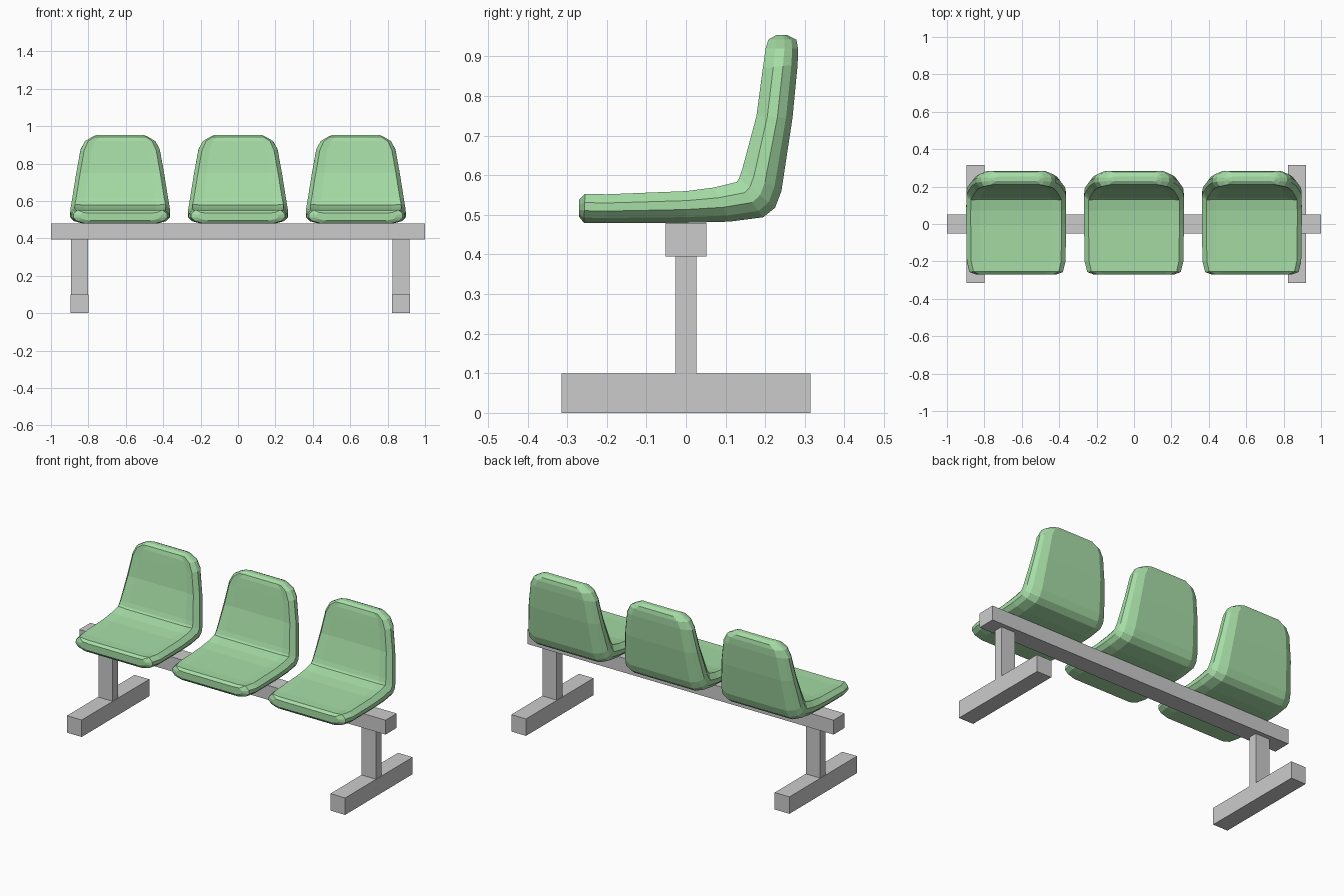
import bpy, bmesh
from mathutils import Vector

if "Cube" in bpy.data.objects:
    bpy.data.objects.remove(bpy.data.objects["Cube"])

green = bpy.data.materials.new("green_plastic")
green.diffuse_color = (0.38, 0.72, 0.38, 1)
green.use_nodes = True
green.node_tree.nodes["Principled BSDF"].inputs["Base Color"].default_value = green.diffuse_color


def box(name, x, y, z):
    bm = bmesh.new()
    bmesh.ops.create_cube(bm, size=1)
    for v in bm.verts:
        v.co = Vector([(a + b) / 2 + c * (b - a) for (a, b), c in zip((x, y, z), v.co)])
    me = bpy.data.meshes.new(name)
    bm.to_mesh(me)
    bm.free()
    ob = bpy.data.objects.new(name, me)
    bpy.context.collection.objects.link(ob)
    return ob


# Beam and the two T-shaped legs
box("beam", (-1, 1), (-0.052, 0.052), (0.395, 0.48))
for side, x in (("left", -0.848), ("right", 0.872)):
    box(side + "_post", (x - 0.046, x + 0.046), (-0.026, 0.026), (0.1, 0.395))
    box(side + "_foot", (x - 0.048, x + 0.048), (-0.315, 0.315), (0, 0.1))

# Seat shell stations: inner (y, z), outer (y, z), half width
stations = [
    (-0.270, 0.538, -0.270, 0.495, 0.215),
    (-0.255, 0.553, -0.258, 0.480, 0.250),
    (-0.200, 0.552, -0.200, 0.479, 0.264),
    (0.000, 0.560, 0.000, 0.480, 0.267),
    (0.070, 0.569, 0.110, 0.483, 0.267),
    (0.128, 0.583, 0.195, 0.494, 0.266),
    (0.134, 0.592, 0.225, 0.518, 0.264),
    (0.142, 0.615, 0.241, 0.560, 0.259),
    (0.178, 0.750, 0.269, 0.745, 0.235),
    (0.194, 0.870, 0.282, 0.880, 0.212),
    (0.201, 0.920, 0.283, 0.920, 0.188),
    (0.208, 0.943, 0.279, 0.942, 0.150),
    (0.228, 0.954, 0.255, 0.954, 0.125),
]
# Right half of the cross-section: across, depth from inner to outer
half = [(0.72, 0.06), (0.91, 0), (1, 0.3), (1, 0.58), (0.93, 0.82), (0.75, 1)]
section = half + [(-u, v) for u, v in reversed(half)]

bm = bmesh.new()
rings = []
for y0, z0, y1, z1, w in stations:
    rings.append([bm.verts.new((u * w, y0 + (y1 - y0) * v, z0 + (z1 - z0) * v))
                  for u, v in section])
n = len(section)
for a, b in zip(rings, rings[1:]):
    for i in range(n):
        j = (i + 1) % n
        bm.faces.new((a[i], a[j], b[j], b[i]))
bm.faces.new(rings[0])
bm.faces.new(rings[-1])
bmesh.ops.recalc_face_normals(bm, faces=bm.faces)
shell = bpy.data.meshes.new("seat_shell")
bm.to_mesh(shell)
bm.free()
shell.materials.append(green)

# Three seats along the beam
for name, x in (("left_seat", -0.63), ("middle_seat", 0), ("right_seat", 0.63)):
    seat = bpy.data.objects.new(name, shell)
    seat.location.x = x
    bpy.context.collection.objects.link(seat)
